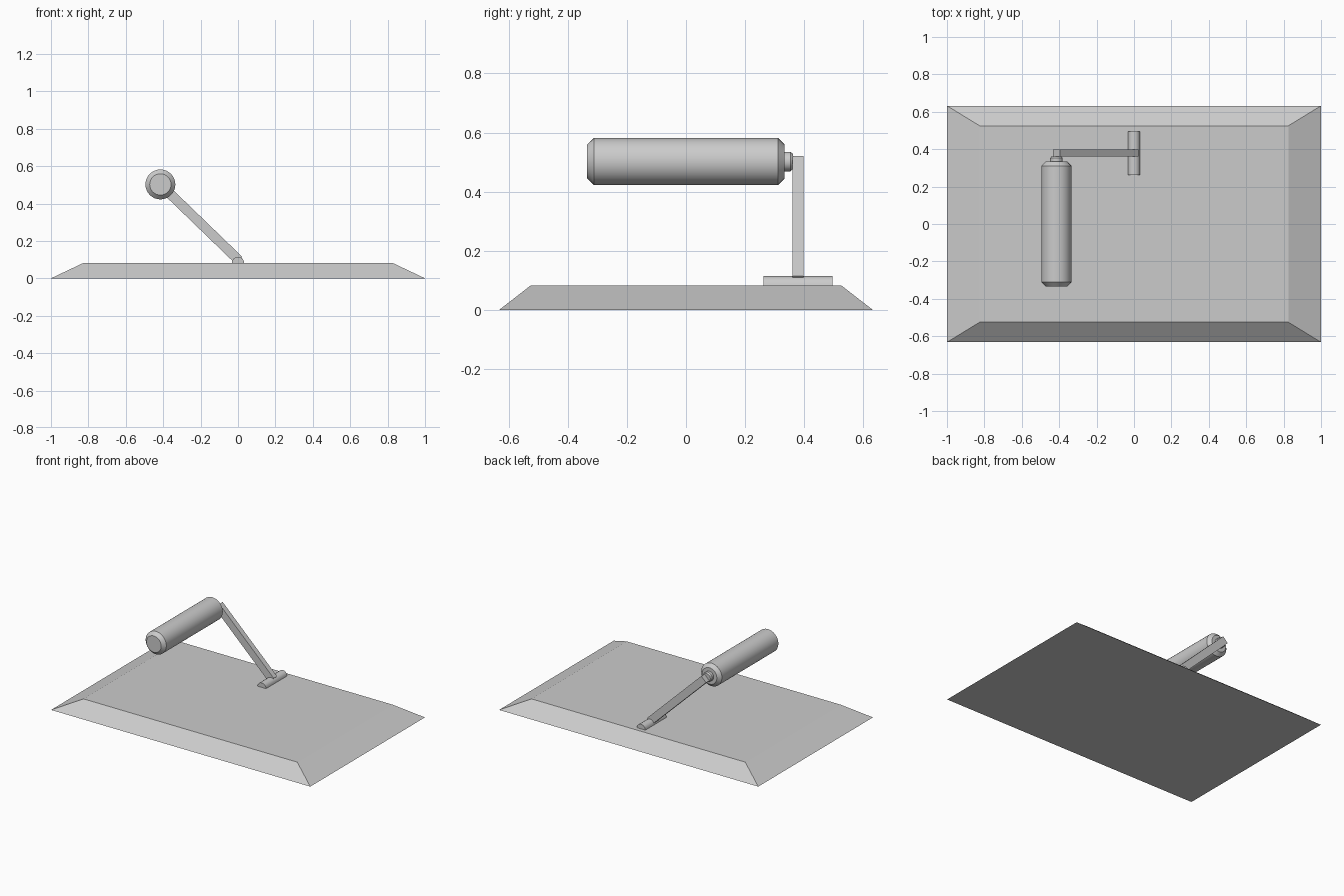
import bpy, bmesh, math
from mathutils import Vector

if "Cube" in bpy.data.objects:
    bpy.data.objects.remove(bpy.data.objects["Cube"])


def make_object(name, bm, smooth=False):
    bmesh.ops.recalc_face_normals(bm, faces=bm.faces)
    mesh = bpy.data.meshes.new(name)
    bm.to_mesh(mesh)
    bm.free()
    obj = bpy.data.objects.new(name, mesh)
    bpy.context.collection.objects.link(obj)
    if smooth:
        bpy.ops.object.select_all(action='DESELECT')
        obj.select_set(True)
        bpy.context.view_layer.objects.active = obj
        bpy.ops.object.shade_smooth_by_angle(angle=math.radians(30))
    return obj


def extrude_profile(name, points, y0, y1, smooth=False):
    """Extrude an x/z outline along y."""
    bm = bmesh.new()
    face = bm.faces.new([bm.verts.new((x, y0, z)) for x, z in points])
    result = bmesh.ops.extrude_face_region(bm, geom=[face])
    moved = [v for v in result["geom"] if isinstance(v, bmesh.types.BMVert)]
    bmesh.ops.translate(bm, verts=moved, vec=(0, y1 - y0, 0))
    return make_object(name, bm, smooth)


def turned(name, profile, cx, cz, sides=32):
    """Capped rings (radius, y) around an axis parallel to y."""
    bm = bmesh.new()
    rings = []
    for r, y in profile:
        angles = [2 * math.pi * i / sides for i in range(sides)]
        rings.append([bm.verts.new((cx + r * math.cos(a), y, cz + r * math.sin(a)))
                      for a in angles])
    for a, b in zip(rings, rings[1:]):
        for i in range(sides):
            j = (i + 1) % sides
            bm.faces.new((a[i], a[j], b[j], b[i]))
    bm.faces.new(rings[0])
    bm.faces.new(rings[-1])
    return make_object(name, bm, True)


# Trowel plate with bevelled rim
bm = bmesh.new()
bmesh.ops.create_cube(bm, size=2)
for v in bm.verts:
    top = v.co.z > 0
    v.co.x *= 0.825 if top else 1.0
    v.co.y *= 0.525 if top else 0.632
    v.co.z = 0.083 if top else 0.0
make_object("plate", bm)

# Half-round mounting bracket
arch = [(0.033 * math.cos(math.pi * i / 8), 0.083 + 0.032 * math.sin(math.pi * i / 8))
        for i in range(9)]
extrude_profile("mounting_bracket", arch, 0.262, 0.495, True)

# Slanted flat arm
start, end = Vector((0.005, 0.096)), Vector((-0.415, 0.502))
side = (end - start).normalized().orthogonal() * 0.026
outline = [start - side, start + side, end + side, end - side]
extrude_profile("arm", outline, 0.361, 0.398)

# Collar and chamfered grip
turned("collar", [(0.033, 0.325), (0.033, 0.353), (0.026, 0.362)], -0.415, 0.502)
turned("grip", [(0.057, -0.335), (0.08, -0.311), (0.08, 0.311), (0.057, 0.334)],
       -0.415, 0.502)
